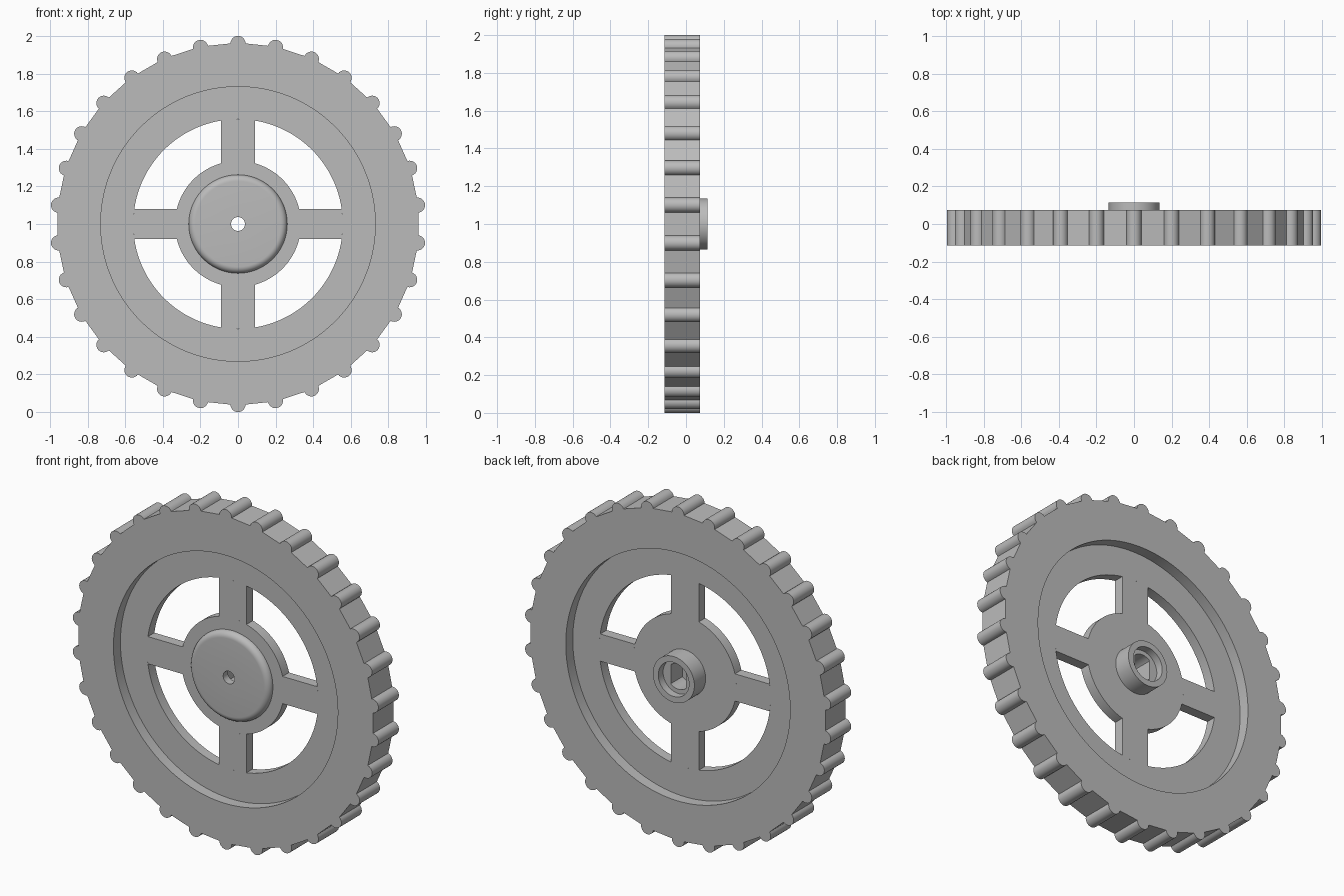
import bpy, bmesh
from math import pi, sin, cos, atan2, hypot, radians, asin

cube = bpy.data.objects.get("Cube")
if cube:
    bpy.data.objects.remove(cube)

grey = bpy.data.materials.new("plain grey")
grey.use_nodes = True
colour = (0.5, 0.5, 0.5, 1)
grey.diffuse_color = colour
grey.node_tree.nodes["Principled BSDF"].inputs["Base Color"].default_value = colour

# Shared sizes
CENTRE_Z = 1.0
RIM_FRONT, RIM_BACK = -0.115, 0.075
WEB_FRONT, WEB_BACK = -0.05, 0.01
RIM_INNER, WINDOW_OUTER, HUB_R = 0.73, 0.557, 0.335


def loft(name, rings, ring_solid):
    """Join rings of (radius, angle, y) points; angle runs from the top.
    ring_solid closes the last ring to the first, otherwise both ends are capped."""
    bm = bmesh.new()
    loops = [[bm.verts.new((r * sin(a), y, CENTRE_Z + r * cos(a))) for r, a, y in ring]
             for ring in rings]
    pairs = list(zip(loops, loops[1:]))
    if ring_solid:
        pairs.append((loops[-1], loops[0]))
    else:
        bm.faces.new(loops[0])
        bm.faces.new(loops[-1])
    for one, two in pairs:
        for i in range(len(one)):
            j = (i + 1) % len(one)
            bm.faces.new((one[i], one[j], two[j], two[i]))
    bmesh.ops.recalc_face_normals(bm, faces=bm.faces)
    mesh = bpy.data.meshes.new(name)
    bm.to_mesh(mesh)
    bm.free()
    mesh.materials.append(grey)
    obj = bpy.data.objects.new(name, mesh)
    bpy.context.collection.objects.link(obj)
    bpy.ops.object.select_all(action="DESELECT")
    obj.select_set(True)
    bpy.context.view_layer.objects.active = obj
    bpy.ops.object.shade_smooth_by_angle(angle=radians(30))
    return obj


# Tread outline: round ribs with flat stretches between them
RIBS, RIB_R, RIB_CENTRE, ARC, FLAT = 30, 0.04, 0.96, 12, 4
step = 2 * pi / RIBS
half = atan2(RIB_R, RIB_CENTRE)
flat_r = hypot(RIB_R, RIB_CENTRE)
outline = []
for k in range(RIBS):
    for i in range(ARC + 1):
        t = -pi / 2 + pi * i / ARC
        u, v = RIB_CENTRE + RIB_R * cos(t), RIB_R * sin(t)
        outline.append((hypot(u, v), k * step + atan2(v, u)))
    for i in range(1, FLAT):
        off = (step / 2 - half) * (2 * i / FLAT - 1)
        r = flat_r * cos(step / 2 - half) / cos(off)
        outline.append((r, (k + 0.5) * step + off))


def tread_ring(y):
    return [(r, a, y) for r, a in outline]


def round_ring(r, y, angles):
    return [(r, a, y) for a in angles]


# Tyre and the recessed outer web in one solid
tread_angles = [a for r, a in outline]
rim_profile = [(RIM_INNER, RIM_FRONT), (RIM_INNER, WEB_FRONT), (WINDOW_OUTER, WEB_FRONT),
               (WINDOW_OUTER, WEB_BACK), (RIM_INNER, WEB_BACK), (RIM_INNER, RIM_BACK)]
loft("ribbed_rim",
     [tread_ring(RIM_FRONT)] + [round_ring(r, y, tread_angles) for r, y in rim_profile]
     + [tread_ring(RIM_BACK)], True)

# Hub: rounded front cap, disc, rear boss and stepped bore with two flats
hub_angles = [2 * pi * i / 120 for i in range(120)]
HOLE_R, CAP_R, FILLET, SOCKET_R = 0.037, 0.262, 0.035, 0.075
socket_flat = SOCKET_R * cos(radians(48))


def socket_ring(y):
    return [(min(SOCKET_R, socket_flat / max(abs(sin(a)), 0.01)), a, y) for a in hub_angles]


front_profile = [(HOLE_R, WEB_FRONT - FILLET)]
for i in range(9):
    t = pi / 2 * i / 8
    front_profile.append((CAP_R - FILLET + FILLET * sin(t), WEB_FRONT - FILLET * cos(t)))
back_profile = [(HUB_R, WEB_FRONT), (HUB_R, WEB_BACK), (0.135, WEB_BACK),
                (0.135, 0.115), (0.1, 0.115), (0.1, 0.07)]
loft("hub",
     [round_ring(r, y, hub_angles) for r, y in front_profile + back_profile]
     + [socket_ring(0.07), socket_ring(-0.04), round_ring(HOLE_R, -0.04, hub_angles)], True)

# Four spokes with curved ends that meet the hub and the rim
for k, (name, half_width) in enumerate([("top_spoke", 0.09), ("left_spoke", 0.08),
                                        ("bottom_spoke", 0.09), ("right_spoke", 0.08)]):
    section = []
    for r, way in ((HUB_R, 1), (WINDOW_OUTER, -1)):
        spread = asin(half_width / r)
        section += [(r, k * pi / 2 + way * spread * (i / 4 - 1)) for i in range(9)]
    loft(name, [[(r, a, y) for r, a in section] for y in (WEB_FRONT, WEB_BACK)], False)
